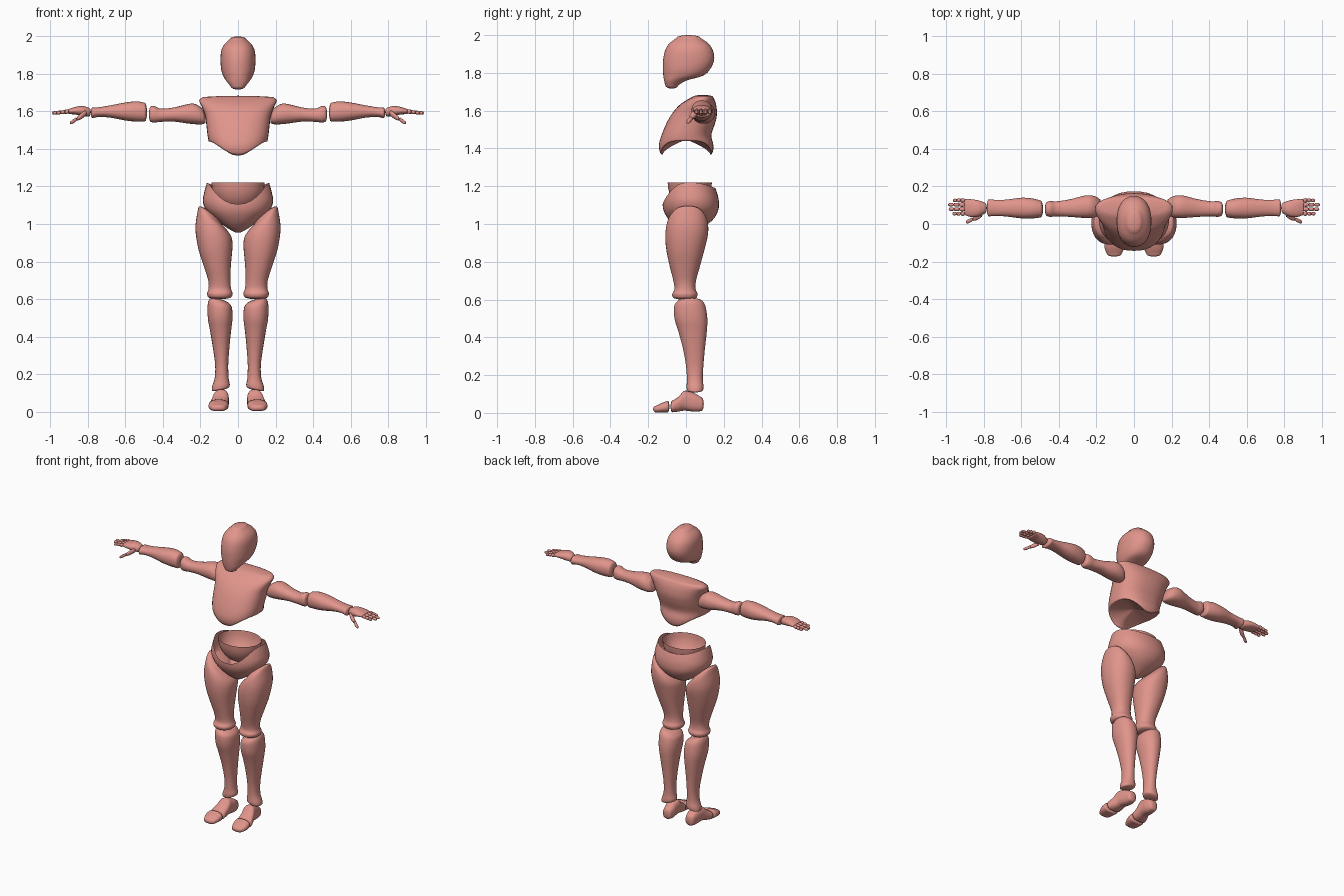
import bpy, bmesh
from math import sin, cos, pi, radians, copysign

mat = bpy.data.materials.new("terracotta")
mat.diffuse_color = (0.75, 0.3, 0.26, 1)
N = 36


def angle_point(j, e=2.0):
    """Unit superellipse point."""
    c, s = cos(2 * pi * j / N), sin(2 * pi * j / N)
    return copysign(abs(c) ** (2 / e), c), copysign(abs(s) ** (2 / e), s)


def skin(name, rings, mirror=False, close_start=True, close_end=True):
    """Bridge rings of N points into one smooth surface."""
    bm = bmesh.new()
    vs = [[bm.verts.new(p) for p in r] for r in rings]
    for a, b in zip(vs, vs[1:]):
        for j in range(N):
            k = (j + 1) % N
            bm.faces.new((a[j], a[k], b[k], b[j]))
    if close_start:
        bm.faces.new(vs[0])
    if close_end:
        bm.faces.new(vs[-1])
    bmesh.ops.recalc_face_normals(bm, faces=bm.faces)
    for f in bm.faces:
        f.smooth = True
    me = bpy.data.meshes.new(name)
    bm.to_mesh(me)
    bm.free()
    me.materials.append(mat)
    ob = bpy.data.objects.new(name, me)
    bpy.context.collection.objects.link(ob)
    if mirror:
        ob.modifiers.new("mirror", "MIRROR").use_mirror_merge = False
    return ob


def spline(rows, steps=4):
    """Catmull-Rom through equal-length tuples."""
    out = []
    for i in range(len(rows) - 1):
        p = [rows[max(i - 1, 0)], rows[i], rows[i + 1], rows[min(i + 2, len(rows) - 1)]]
        for k in range(steps):
            t = k / steps
            out.append([0.5 * (2 * b + (c - a) * t + (2 * a - 5 * b + 4 * c - d) * t * t
                               + (3 * b - a - 3 * c + d) * t ** 3) for a, b, c, d in zip(*p)])
    return out + [list(rows[-1])]


def loft(name, axis, rows, cap=(0.01, 0.01), e=2.2, mirror=True):
    """Rows: position, centre a, centre b, radius a, radius b, slope a, slope b."""
    rows = spline([tuple(r) + (0,) * (7 - len(r)) for r in rows])
    sign = 1 if rows[-1][0] > rows[0][0] else -1

    def rounded(r, depth):
        return [[r[0] + depth * sin(radians(g)), r[1], r[2], r[3] * cos(radians(g)),
                 r[4] * cos(radians(g)), r[5], r[6]] for g in (25, 50, 70, 86)]
    rows = rounded(rows[0], -sign * cap[0])[::-1] + rows + rounded(rows[-1], sign * cap[1])
    rings = []
    for t, a, b, ra, rb, sa, sb in rows:
        ring = []
        for j in range(N):
            c, s = angle_point(j, e)
            da, db = ra * c, rb * s
            q = t + sa * da + sb * db
            ring.append({"x": (q, a + da, b + db), "y": (a + da, q, b + db),
                         "z": (a + da, b + db, q)}[axis])
        rings.append(ring)
    return skin(name, rings, mirror)


def sample(table, z):
    """Width, front y and back y of a torso table at height z."""
    for p, q in zip(table, table[1:]):
        if z >= q[0]:
            f = (p[0] - z) / (p[0] - q[0])
            return [a + (b - a) * f for a, b in zip(p[1:], q[1:])]
    return table[-1][1:]


def torso_ring(table, z_of, e):
    ring = []
    for j in range(N):
        c, s = angle_point(j, e)
        z = z_of(sin(2 * pi * j / N))
        w, yf, yb = sample(table, z)
        ring.append((w * c, (yf + yb) / 2 + (yb - yf) / 2 * s, z))
    return ring


# Head
loft("head", "z", [
    (1.735, 0, -.075, .04, .035), (1.76, 0, -.056, .06, .06), (1.785, 0, -.015, .077, .105),
    (1.82, 0, .003, .089, .125), (1.87, 0, .014, .093, .135), (1.92, 0, .016, .09, .126),
    (1.955, 0, .015, .075, .104), (1.985, 0, .014, .045, .064)], (.018, .015), mirror=False)

# Chest with arched underside
chest = spline([
    (1.677, .188, .04, .14), (1.66, .207, .01, .15), (1.63, .195, -.035, .16),
    (1.58, .176, -.077, .164), (1.53, .169, -.105, .153), (1.47, .162, -.13, .134),
    (1.42, .15, -.143, .145), (1.38, .125, -.138, .142), (1.36, .11, -.122, .128)])


def chest_rim(s):
    return 1.44 - .076 * abs(s) ** 4


rings = [torso_ring(chest, lambda s, t=i / 24: 1.677 + t * (chest_rim(s) - 1.677), 2.4)
         for i in range(25)]
top, low = rings[0], rings[-1]
rings = [[(x * f, .09 + (y - .09) * f, 1.684 - .007 * f * f) for x, y, z in top]
         for f in (.02, .4, .7, .9)] + rings
rings += [[(x * f, y * f, z + (1.447 - z) * (1 - f) ** .6) for x, y, z in low]
          for f in (.96, .88, .75, .6, .4, .2, .02)]
skin("chest", rings)

# Pelvis with dipped front rim, and the open waist cup inside it
pelvis = spline([
    (1.22, .166, -.1, .142), (1.17, .18, -.116, .163), (1.12, .187, -.124, .174),
    (1.07, .168, -.118, .17), (1.02, .115, -.09, .14), (.98, .06, -.05, .085),
    (.955, .015, -.01, .03)])


def pelvis_rim(s):
    return 1.22 - .115 * max(0, -s) ** 3 - .03 * max(0, s) ** 2


skin("pelvis", [torso_ring(pelvis, lambda s, t=i / 24: pelvis_rim(s) + t * (.955 - pelvis_rim(s)), 2.2)
                for i in range(25)], close_start=False)
skin("waist_cup", [[(.142 * cos(g) * angle_point(j)[0], .02 + .117 * cos(g) * angle_point(j)[1],
                     1.22 - .15 * sin(g)) for j in range(N)]
                   for g in [radians(d) for d in range(0, 89, 11)]], close_start=False)

# Arms
loft("upper_arm", "x", [
    (.19, .09, 1.58, .047, .045, 0, .25), (.215, .092, 1.585, .058, .054, 0, .2),
    (.26, .092, 1.588, .06, .053), (.34, .085, 1.584, .047, .038),
    (.41, .081, 1.58, .04, .035), (.445, .08, 1.585, .042, .044),
    (.465, .08, 1.586, .038, .042)], (.014, .01))
loft("forearm", "x", [
    (.497, .08, 1.596, .045, .05), (.54, .083, 1.6, .053, .054), (.6, .085, 1.6, .055, .048),
    (.68, .085, 1.6, .045, .033), (.74, .086, 1.597, .043, .026),
    (.775, .086, 1.593, .046, .029)], (.012, .01))

# Hands
loft("palm", "x", [
    (.797, .085, 1.597, .03, .024), (.83, .083, 1.603, .043, .027), (.87, .085, 1.604, .047, .02),
    (.9, .09, 1.6, .043, .014)], (.012, .006))
for i, (y, tip) in enumerate([(.055, .965), (.079, .985), (.103, .988), (.126, .962)]):
    step = (tip - .9) / 3
    for k in range(3):
        x, r = .903 + k * step, .0115 - .0012 * k
        z = 1.6 - .003 * k
        loft(f"finger_{i + 1}_{k + 1}", "x", [
            (x + .003, y, z, r * .85, r * .85), (x + step / 2, y, z - .001, r, r),
            (x + step - .004, y, z - .002, r * .85, r * .85)], (.004, .004))
loft("thumb_base", "x", [(.815, .05, 1.59, .014, .016), (.835, .038, 1.576, .016, .016),
                         (.856, .028, 1.562, .011, .011)], (.006, .004))
loft("thumb_tip", "x", [(.863, .025, 1.558, .01, .01), (.88, .016, 1.547, .011, .011),
                        (.892, .011, 1.54, .008, .008)], (.004, .005))

# Legs
loft("thigh", "z", [
    (1.045, .148, .01, .062, .085, .75), (1.01, .135, .008, .082, .106, .6),
    (.95, .13, .004, .097, .113, .25), (.87, .121, -.003, .091, .102),
    (.78, .111, -.006, .073, .081), (.70, .1, -.007, .059, .06),
    (.655, .097, -.005, .06, .056), (.63, .097, -.006, .068, .067),
    (.613, .097, -.006, .064, .064)], (.02, .014))
loft("shin", "z", [
    (.59, .098, .022, .052, .066, .28), (.565, .097, .02, .064, .083, .15),
    (.5, .095, .026, .066, .087), (.43, .093, .035, .056, .075), (.34, .09, .042, .044, .058),
    (.25, .087, .046, .035, .046), (.18, .087, .047, .037, .042),
    (.14, .091, .048, .047, .045, -.15), (.122, .093, .048, .047, .043, -.2)], (.01, .01))

# Feet
loft("foot", "y", [
    (.082, .085, .046, .03, .036), (.05, .085, .054, .037, .048), (.02, .088, .061, .039, .052),
    (-.01, .091, .064, .042, .052), (-.04, .097, .046, .047, .039),
    (-.072, .102, .034, .052, .031)], (.012, .01), 2.5)
loft("toes", "y", [
    (-.096, .103, .033, .053, .031), (-.13, .105, .027, .051, .025),
    (-.158, .105, .02, .04, .018)], (.008, .016), 2.5)
